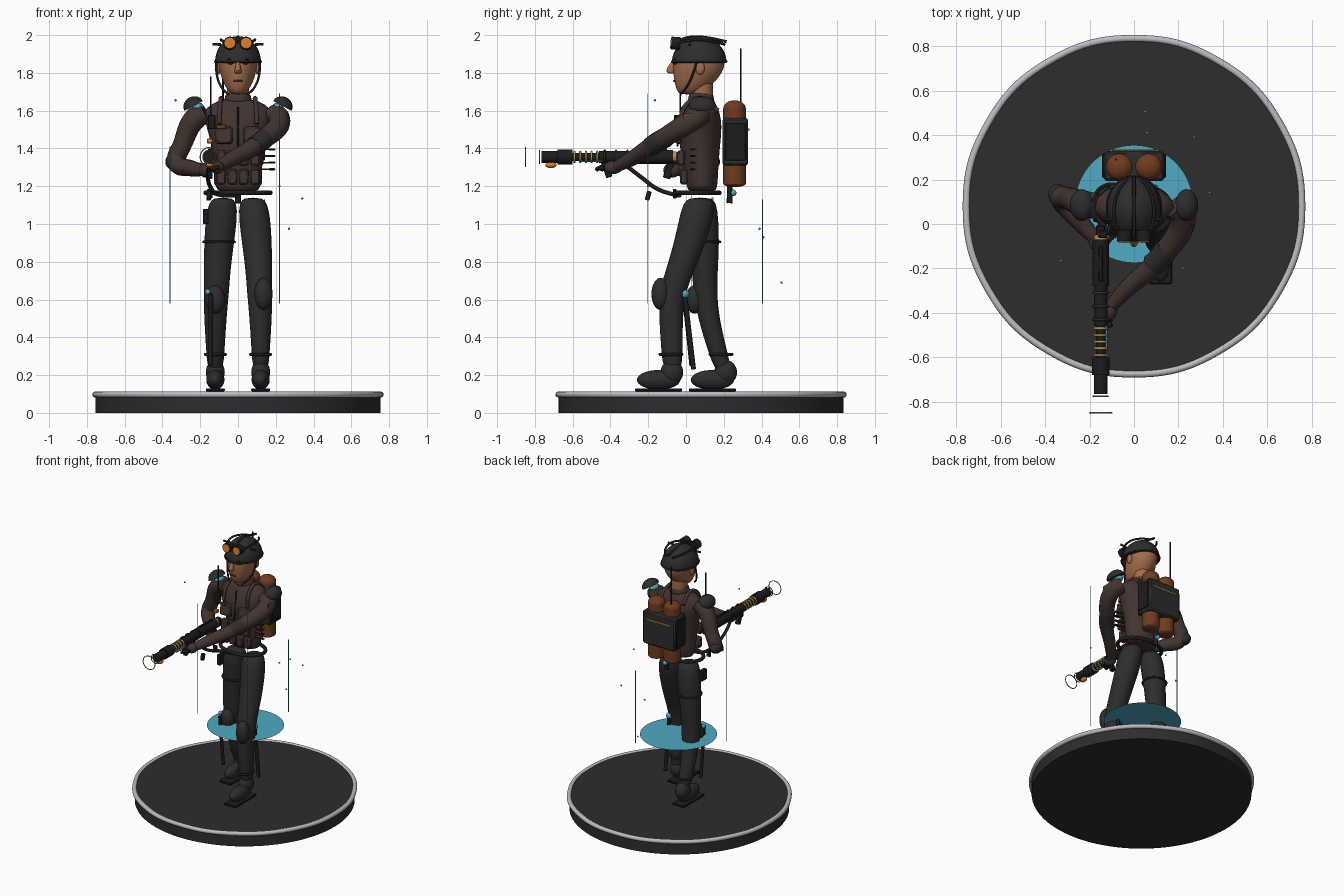
import bpy, bmesh, math
from mathutils import Vector, Matrix

if "Cube" in bpy.data.objects:
    bpy.data.objects.remove(bpy.data.objects["Cube"])


def material(name, *rgb):
    m = bpy.data.materials.new(name)
    m.use_nodes = True
    m.diffuse_color = (*rgb, 1)
    m.node_tree.nodes["Principled BSDF"].inputs["Base Color"].default_value = (*rgb, 1)
    return m


DARK = material("charcoal cloth", .026, .026, .026)
BLACK = material("black rubber", .012, .012, .013)
BROWN = material("brown leather", .056, .035, .029)
SKIN = material("tan skin", .36, .15, .07)
RUST = material("rust tank", .16, .045, .014)
ORANGE = material("orange glass", .7, .2, .02)
GOLD = material("brass", .45, .28, .08)
TEAL = material("teal glow", .08, .4, .55)
GREY = material("light metal", .5, .5, .54)
made = []


def finish(name, bm, mat):
    me = bpy.data.meshes.new(name)
    bmesh.ops.recalc_face_normals(bm, faces=bm.faces)
    bm.to_mesh(me)
    bm.free()
    me.materials.append(mat)
    ob = bpy.data.objects.new(name, me)
    bpy.context.collection.objects.link(ob)
    made.append(ob)
    return ob


def box(name, c, size, mat, rot=0, bevel=.004):
    bm = bmesh.new()
    bmesh.ops.create_cube(bm, size=1, matrix=Matrix.Diagonal((*size, 1)))
    ob = finish(name, bm, mat)
    ob.location = c
    ob.rotation_euler.x = math.radians(rot)
    mod = ob.modifiers.new("edge", "BEVEL")
    mod.width = min(bevel, min(size) / 3)
    return ob


def ball(name, c, r, mat, dome=False, tilt=0):
    bm = bmesh.new()
    bmesh.ops.create_uvsphere(bm, u_segments=28, v_segments=16, radius=1)
    if dome:
        bmesh.ops.bisect_plane(bm, geom=bm.verts[:] + bm.edges[:] + bm.faces[:],
                               plane_co=(0, 0, 0), plane_no=(0, 0, -1), clear_outer=True)
        bmesh.ops.holes_fill(bm, edges=[e for e in bm.edges if e.is_boundary])
    bmesh.ops.transform(bm, matrix=Matrix.Diagonal((*r, 1)), verts=bm.verts)
    ob = finish(name, bm, mat)
    ob.location = c
    ob.rotation_euler.y = math.radians(tilt)
    return ob


def rod(name, a, b, r, mat, r2=None, sides=24):
    a, b = Vector(a), Vector(b)
    bm = bmesh.new()
    bmesh.ops.create_cone(bm, cap_ends=True, segments=sides, radius1=r,
                          radius2=r if r2 is None else r2, depth=(b - a).length)
    ob = finish(name, bm, mat)
    ob.location = (a + b) / 2
    ob.rotation_euler = (b - a).to_track_quat("Z", "Y").to_euler()
    return ob


def tube(name, pts, radii, mat, cyclic=False):
    """Smooth tube through points, with a radius at each point."""
    cu = bpy.data.curves.new(name, "CURVE")
    cu.dimensions, cu.bevel_depth, cu.bevel_resolution = "3D", 1, 5
    cu.resolution_u, cu.use_fill_caps = 10, True
    sp = cu.splines.new("BEZIER")
    sp.bezier_points.add(len(pts) - 1)
    sp.use_cyclic_u = cyclic
    for i, (bp, p) in enumerate(zip(sp.bezier_points, pts)):
        bp.co = p
        bp.radius = radii if isinstance(radii, float) else radii[i]
        bp.handle_left_type = bp.handle_right_type = "AUTO"
    cu.materials.append(mat)
    ob = bpy.data.objects.new(name, cu)
    bpy.context.collection.objects.link(ob)
    bpy.ops.object.select_all(action="DESELECT")
    ob.select_set(True)
    bpy.context.view_layer.objects.active = ob
    bpy.ops.object.convert(target="MESH")
    made.append(bpy.context.view_layer.objects.active)


def ring(name, c, rx, ry, r, mat, axis="Z"):
    pts = []
    for i in range(12):
        u, v = rx * math.cos(i * math.pi / 6), ry * math.sin(i * math.pi / 6)
        pts.append(Vector(c) + Vector((u, v, 0) if axis == "Z" else (u, 0, v)))
    tube(name, pts, r, mat, True)


def loft(name, rings, mat, n=20):
    """Skin over stacked level ellipses given as x, y, z, rx, ry."""
    bm = bmesh.new()
    rows = [[bm.verts.new((x + rx * math.cos(2 * math.pi * k / n),
                           y + ry * math.sin(2 * math.pi * k / n), z)) for k in range(n)]
            for x, y, z, rx, ry in rings]
    for lo, hi in zip(rows, rows[1:]):
        for k in range(n):
            bm.faces.new((lo[k], lo[(k + 1) % n], hi[(k + 1) % n], hi[k]))
    bm.faces.new(rows[0])
    bm.faces.new(rows[-1])
    ob = finish(name, bm, mat)
    ob.modifiers.new("smooth", "SUBSURF").levels = 1


# Display base and glowing disc
rod("base", (0, .08, 0), (0, .08, .105), .755, DARK, sides=96)
ring("base_rim", (0, .08, .097), .755, .755, .016, GREY)
bm = bmesh.new()
bmesh.ops.create_circle(bm, cap_ends=True, segments=64, radius=.265)
finish("glow_disc", bm, TEAL).location = (0, .09, .565)
for x, y, top in ((.22, -.205, 1.69), (-.36, .03, 1.41), (.14, .405, 1.13)):
    rod("light_beam", (x, y, .58), (x, y, top), .002, TEAL, sides=6)
for p in ((.34, .14, 1.135), (.27, .39, .975), (.05, .505, .69), (.06, .41, .93),
          (.22, -.2, 1.2), (-.33, -.165, 1.655)):
    ball("spark", p, (.006,) * 3, TEAL)

# Legs: left steps forward, right trails
LEFT = ((.08, .07, 1.14, .045, .05), (.08, .07, 1.115, .075, .085), (.088, .055, 1.03, .085, .092),
        (.1, .02, .9, .08, .085), (.11, -.025, .77, .072, .078), (.115, -.075, .64, .068, .07),
        (.12, -.08, .5, .06, .063), (.12, -.075, .35, .05, .058), (.12, -.07, .2, .042, .05))
BACK = (.085, .085, .09, .1, .1, .1, .12, .16, .205)
loft("left_leg", LEFT, DARK)
loft("right_leg", [(-x, y, z, rx, ry * .9) for (x, _, z, rx, ry), y in zip(LEFT, BACK)], DARK)
for side, s, dy in (("left", 1, 0), ("right", -1, .285)):
    x = .12 * s
    ball(side + "_boot", (x, -.145 + dy, .175), (.048, .115, .052), DARK)
    ball(side + "_boot_ankle", (x, -.075 + dy, .215), (.05, .06, .065), DARK)
    box(side + "_sole", (x, -.145 + dy, .122), (.1, .25, .016), BLACK)
    ring(side + "_ankle_band", (x, -.08 + dy * .93, .31), .053, .058, .008, BLACK)
ball("left_knee_pad", (.135, -.135, .63), (.048, .048, .085), DARK)
ball("right_knee_pad", (-.12, .045, .6), (.052, .048, .075), DARK)
rod("left_thigh_rod", (.145, -.005, .61), (.145, .04, .23), .013, BLACK)
ball("left_rod_light", (.145, -.005, .63), (.022,) * 3, TEAL)
rod("right_thigh_rod", (-.145, -.01, .63), (-.145, .03, .25), .012, BLACK)
ball("right_rod_light", (-.16, .02, .64), (.015,) * 3, TEAL)
box("holster", (-.17, .04, 1.04), (.03, .06, .08), BLACK)
ring("holster_strap", (-.1, .1, .905), .082, .08, .007, BLACK)

# Torso, collar, belt
loft("torso", ((0, .085, 1.17, .1, .07), (0, .085, 1.19, .125, .083), (0, .08, 1.3, .128, .092),
               (0, .072, 1.42, .142, .11), (0, .075, 1.52, .17, .118), (0, .08, 1.59, .19, .1),
               (0, .08, 1.635, .15, .08), (0, .08, 1.665, .07, .065)), BROWN)
loft("collar", ((0, .08, 1.63, .085, .08), (0, .08, 1.66, .07, .068), (0, .08, 1.705, .068, .066)), BROWN)
ring("belt", (0, .06, 1.165), .17, .115, .013, BLACK)
box("belt_buckle", (-.15, -.06, 1.16), (.03, .02, .05), BLACK)
for row, z in enumerate((1.25, 1.35)):
    for i in range(4):
        box("vest_pouch", (-.09 + .06 * i, -.012 - row * .014, z), (.052, .04, .08), BROWN, bevel=.008)
for s in (-1, 1):
    box("chest_pocket", (.075 * s, -.035, 1.47), (.09, .03, .09), BROWN, -8, .008)
    tube("shoulder_strap", [(.1 * s, -.035, 1.53), (.095 * s, 0, 1.63), (.09 * s, .08, 1.665),
                            (.095 * s, .17, 1.6)], .012, BROWN)
rod("vest_zip", (0, -.045, 1.41), (0, -.022, 1.62), .005, BLACK, sides=8)
box("chest_tag", (-.09, -.055, 1.515), (.05, .008, .022), RUST)
box("chest_radio", (-.14, -.045, 1.54), (.04, .035, .075), BLACK)
rod("radio_antenna", (-.145, -.03, 1.55), (-.145, -.03, 1.78), .004, BLACK, sides=8)
for i in range(4):
    box("side_cartridge", (.18, .03, 1.29 + .035 * i), (.035, .02, .012), BLACK)
    box("side_pouch_link", (.145, .04, 1.29 + .035 * i), (.05, .03, .008), BROWN)

# Arms and shoulder pads
tube("left_arm", [(.18, .08, 1.58), (.215, .05, 1.56), (.12, -.15, 1.435), (-.03, -.29, 1.345),
                  (-.1, -.365, 1.305)], [.06, .06, .05, .04, .03], BROWN)
tube("left_elbow_pad", [(.15, -.105, 1.46), (.12, -.15, 1.435), (.085, -.185, 1.41)], .053, DARK)
tube("right_arm", [(-.17, .08, 1.59), (-.225, .09, 1.56), (-.295, .115, 1.42), (-.325, .11, 1.33),
                   (-.25, .02, 1.295), (-.18, -.06, 1.285)], [.058, .06, .05, .05, .043, .032], BROWN)
ball("right_elbow_pad", (-.34, .13, 1.33), (.045, .05, .045), DARK)
ball("left_glove", (-.11, -.385, 1.3), (.035, .05, .035), BROWN)
ball("right_glove", (-.17, -.075, 1.285), (.035, .045, .04), BROWN)
for i in range(3):
    rod("glove_finger", (-.1, -.4 - .025 * i, 1.3), (-.15, -.42 - .025 * i, 1.29), .012, BLACK)
box("arm_patch", (.262, .015, 1.565), (.008, .06, .045), RUST)
for s in (-1, 1):
    ball("shoulder_pad", (.235 * s, .085, 1.625), (.055, .072, .05), DARK, True, 28 * s)
    ball("shoulder_light", (.212 * s, .08, 1.622), (.03, .045, .02), TEAL)

# Head
rod("neck", (0, .085, 1.63), (0, .085, 1.76), .058, SKIN)
loft("head", ((0, .01, 1.685, .03, .04), (0, .025, 1.705, .055, .075), (0, .045, 1.75, .08, .108),
              (0, .063, 1.8, .097, .132), (0, .07, 1.86, .106, .142), (0, .07, 1.92, .1, .13),
              (0, .07, 1.95, .07, .1)), SKIN)
loft("nose", ((0, -.075, 1.795, .02, .018), (0, -.085, 1.81, .02, .028),
              (0, -.07, 1.845, .012, .018), (0, -.06, 1.87, .008, .012)), SKIN, 10)
box("mouth", (0, -.062, 1.757), (.05, .012, .012), RUST)
for s in (-1, 1):
    ball("eye", (.038 * s, -.056, 1.853), (.018, .012, .009), BLACK)
    box("eyebrow", (.038 * s, -.06, 1.872), (.042, .012, .008), BLACK)
    ball("ear", (.104 * s, .075, 1.825), (.013, .024, .035), SKIN)
    tube("chin_strap", [(.115 * s, .06, 1.87), (.112 * s, .035, 1.79), (.085 * s, 0, 1.72),
                        (.05 * s, -.03, 1.685)], .006, BLACK)
    rod("goggle_rim", (.043 * s, -.03, 1.955), (.043 * s, -.078, 1.958), .034, BLACK)
    rod("goggle_lens", (.043 * s, -.07, 1.957), (.043 * s, -.082, 1.958), .028, ORANGE)
    tube("helmet_cable", [(.07 * s, -.05, 1.96), (.09 * s, .05, 1.975), (.07 * s, .15, 1.965),
                          (.03 * s, .205, 1.95)], .007, BLACK)
    rod("helmet_clip", (.09 * s, .02, 1.95), (.135 * s, .02, 1.952), .007, BLACK)
ball("helmet", (0, .07, 1.855), (.122, .145, .14), DARK, True)
ring("helmet_brim", (0, .07, 1.86), .12, .142, .007, BLACK)
tube("helmet_crest", [(0, -.06, 1.965), (0, .03, 1.99), (0, .12, 1.985), (0, .215, 1.965)], .008, BLACK)

# Backpack with twin tanks
box("backpack_frame", (0, .262, 1.435), (.27, .135, .25), DARK, bevel=.01)
box("backpack_trim", (0, .332, 1.5), (.2, .008, .012), GOLD)
for s in (-1, 1):
    rod("tank", (.066 * s, .257, 1.215), (.066 * s, .257, 1.61), .06, RUST, sides=32)
    ball("tank_top", (.066 * s, .257, 1.61), (.06, .06, .045), RUST)
    ball("tank_bottom", (.066 * s, .257, 1.215), (.06, .06, .02), RUST)
    box("backpack_side_rail", (.137 * s, .262, 1.435), (.012, .11, .2), BLACK)
rod("rear_antenna", (-.08, .29, 1.55), (-.08, .29, 1.93), .005, BLACK, sides=8)
rod("tank_valve", (0, .23, 1.11), (0, .235, 1.28), .015, BLACK)
ball("valve_light", (0, .25, 1.165), (.017,) * 3, TEAL)

# Weapon, built along its barrel
GX, GZ = -.15, 1.355
for name, y0, y1, r, mat in (("receiver", -.28, -.07, .037, BLACK), ("barrel_shroud", -.46, -.28, .031, BLACK),
                             ("barrel", -.61, -.46, .022, BLACK), ("muzzle_collar", -.68, -.6, .039, BLACK),
                             ("muzzle", -.765, -.68, .031, BLACK), ("rear_cap", -.085, -.05, .03, GOLD)):
    rod(name, (GX, y0, GZ), (GX, y1, GZ), r, mat)
for i in range(5):
    ring("barrel_coil", (GX, -.47 - .03 * i, GZ), .027, .027, .006, GOLD, "Y")
for i in range(3):
    ring("shroud_band", (GX, -.31 - .06 * i, GZ), .033, .033, .006, DARK, "Y")
ring("front_halo", (GX, -.85, GZ), .05, .05, .003, GOLD, "Y")
ring("inner_halo", (GX, -.775, GZ), .034, .034, .003, GOLD, "Y")
ball("pilot_light", (GX, -.715, 1.312), (.018, .03, .016), ORANGE)
box("energy_strip", (GX + .025, -.5, 1.332), (.012, .12, .01), TEAL)
box("stock", (GX, -.045, 1.35), (.04, .08, .06), BLACK)
box("foregrip", (GX, -.42, 1.29), (.03, .035, .09), BLACK, 20)
box("rear_grip", (GX, -.09, 1.29), (.03, .04, .1), BLACK, -15)
box("sight_rail", (GX, -.18, 1.395), (.02, .16, .012), BLACK)
box("feed_block", (GX, -.045, 1.44), (.03, .025, .025), ORANGE)
tube("feed_hose", [(-.15, -.33, 1.32), (-.16, -.24, 1.25), (-.14, -.15, 1.185),
                   (-.1, -.06, 1.155), (0, -.035, 1.15)], .011, BLACK)
box("hose_coupling", (-.155, -.2, 1.15), (.025, .025, .05), BLACK, -15)

# Smooth shading with sharp edges kept
bpy.ops.object.select_all(action="DESELECT")
for ob in made:
    ob.select_set(True)
bpy.context.view_layer.objects.active = made[0]
bpy.ops.object.shade_smooth_by_angle(angle=math.radians(40))
